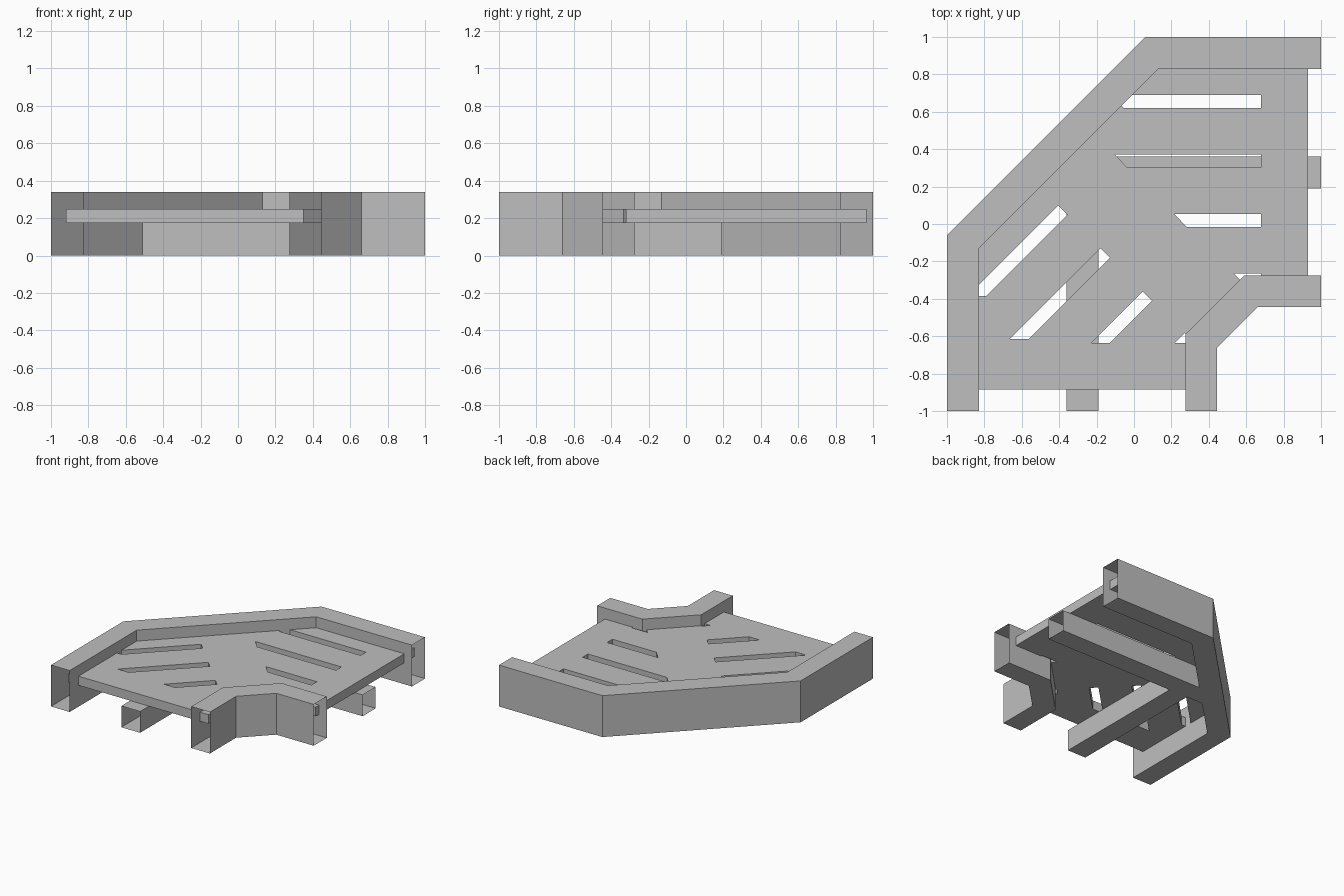
import bpy
import bmesh

cube = bpy.data.objects.get("Cube")
if cube:
    bpy.data.objects.remove(cube, do_unlink=True)

TOP, DECK_LOW, DECK_HIGH = 0.34, 0.175, 0.25

grey = bpy.data.materials.new("plain grey")
grey.use_nodes = True
grey.diffuse_color = (0.52, 0.52, 0.52, 1)
grey.node_tree.nodes["Principled BSDF"].inputs["Base Color"].default_value = (0.52, 0.52, 0.52, 1)


def finish(name, bm):
    bmesh.ops.recalc_face_normals(bm, faces=bm.faces)
    mesh = bpy.data.meshes.new(name)
    bm.to_mesh(mesh)
    bm.free()
    mesh.materials.append(grey)
    obj = bpy.data.objects.new(name, mesh)
    bpy.context.collection.objects.link(obj)
    return obj


def add_prism(bm, outline, low, high):
    face = bm.faces.new([bm.verts.new((x, y, low)) for x, y in outline])
    result = bmesh.ops.extrude_face_region(bm, geom=[face], use_keep_orig=True)
    verts = [v for v in result["geom"] if isinstance(v, bmesh.types.BMVert)]
    bmesh.ops.translate(bm, verts=verts, vec=(0, 0, high - low))


def tube(name, side_a, side_b, high):
    """Thin-walled box tube with open ends, between two matching edge paths."""
    bm = bmesh.new()
    rings = []
    for (ax, ay), (bx, by) in zip(side_a, side_b):
        ring = [(ax, ay, 0), (bx, by, 0), (bx, by, high), (ax, ay, high)]
        rings.append([bm.verts.new(p) for p in ring])
    for r, s in zip(rings, rings[1:]):
        for i in range(4):
            j = (i + 1) % 4
            bm.faces.new((r[i], r[j], s[j], s[i]))
    return finish(name, bm)


# Bent side rails
tube("outer_rail",
     [(-1, -1), (-1, -0.06), (0.06, 1), (1, 1)],
     [(-0.83, -1), (-0.83, -0.13), (0.13, 0.83), (1, 0.83)], TOP)
tube("inner_rail",
     [(0.275, -1), (0.275, -0.59), (0.59, -0.275), (1, -0.275)],
     [(0.445, -1), (0.445, -0.66), (0.66, -0.445), (1, -0.445)], TOP)

# Support beams under the deck
tube("cross_beam", [(-0.51, 0.19), (1, 0.19)], [(-0.34, 0.36), (1, 0.36)], DECK_LOW)
tube("front_beam", [(-0.36, -1), (-0.36, 0.19)], [(-0.19, -1), (-0.19, 0.19)], DECK_LOW)

# Deck plate, its edges tucked inside the rails
bm = bmesh.new()
add_prism(bm, [(-0.92, -0.885), (0.35, -0.885), (0.35, -0.635), (0.665, -0.32),
               (0.93, -0.32), (0.93, 0.965), (0.145, 0.965), (-0.92, -0.1)],
          DECK_LOW, DECK_HIGH)
deck = finish("deck", bm)

# Drain slots: one straight and one diagonal set
bm = bmesh.new()
for i in range(4):
    y = 0.62 - 0.318 * i
    x = -0.42 + 0.318 * i
    left = max(x, -0.12)
    add_prism(bm, [(left + 0.065, y), (0.68, y), (0.68, y + 0.07), (left, y + 0.07)], 0.1, 0.3)
    ex, ey = -0.38 + 0.226 * i, 0.075 - 0.23 * i
    foot = max(-0.635, ey - 0.46)
    a = (ex - 0.025, ey + 0.025)
    b = (ex + 0.025, ey - 0.025)
    if i == 3:
        outline = [(0.22, foot), (0.325, foot), (0.272, -0.583)]
    else:
        outline = [(a[0] + foot - a[1], foot), (b[0] + foot - b[1], foot), b, a]
    add_prism(bm, outline, 0.1, 0.3)
cutter = finish("slot_cutter", bm)
cutter.hide_render = True

cut = deck.modifiers.new("slots", 'BOOLEAN')
cut.operation = 'DIFFERENCE'
cut.solver = 'EXACT'
cut.object = cutter
bpy.context.view_layer.objects.active = deck
bpy.ops.object.modifier_apply(modifier=cut.name)
bpy.data.objects.remove(cutter, do_unlink=True)
